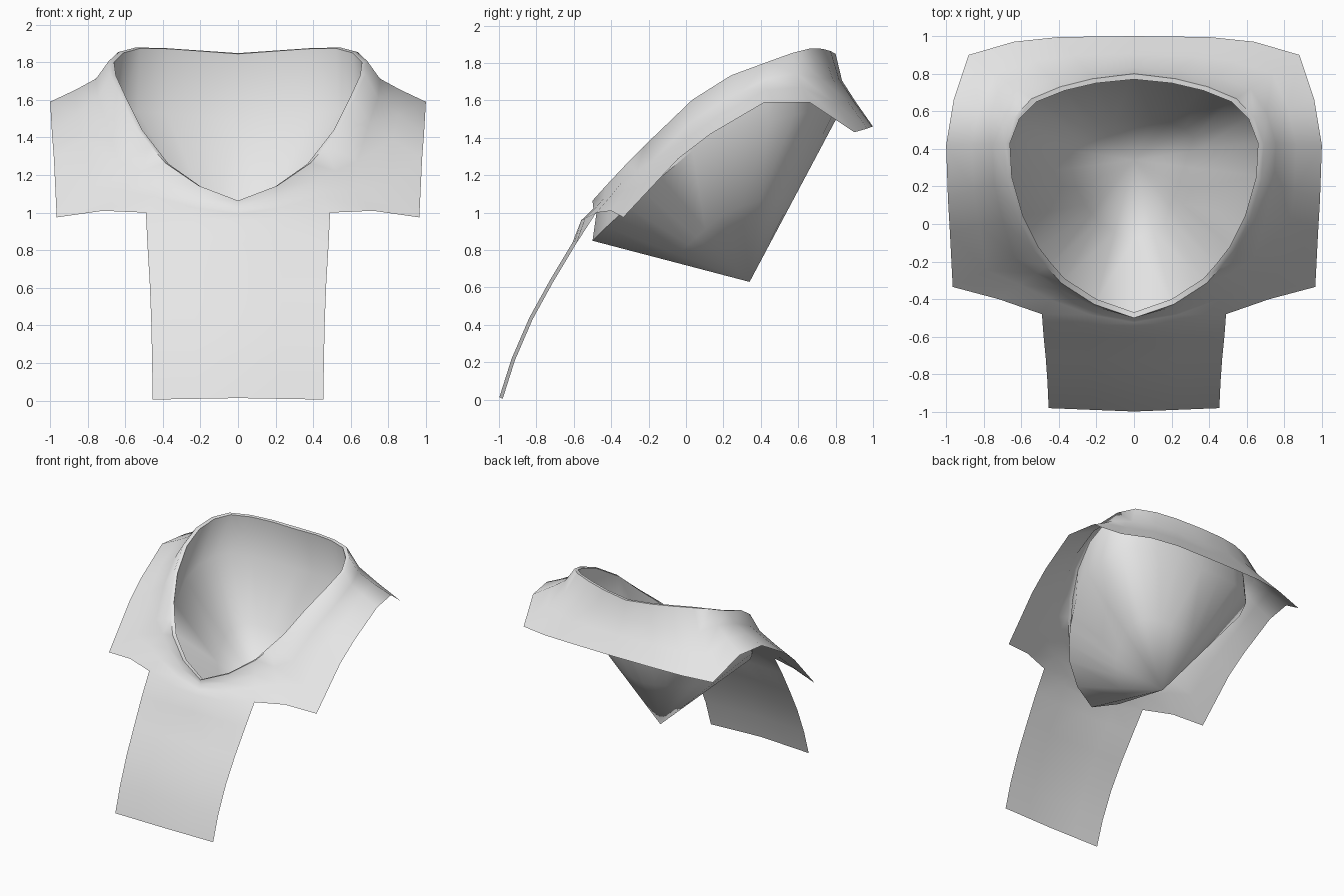
import bpy
import bmesh
from mathutils import Vector

if "Cube" in bpy.data.objects:
    bpy.data.objects.remove(bpy.data.objects["Cube"])

cloth = bpy.data.materials.new("light grey cloth")
cloth.use_nodes = True
cloth.diffuse_color = (0.8, 0.8, 0.8, 1)
cloth.node_tree.nodes["Principled BSDF"].inputs["Base Color"].default_value = (0.8, 0.8, 0.8, 1)


def loft(name, strips, angle):
    """Skin rows of points into a sheet, mirrored across x."""
    bm = bmesh.new()
    for rows in strips:
        grid = [[bm.verts.new(p) for p in row] for row in rows]
        for a, b in zip(grid, grid[1:]):
            for i in range(len(a) - 1):
                bm.faces.new((a[i], b[i], b[i + 1], a[i + 1]))
    bmesh.ops.remove_doubles(bm, verts=bm.verts, dist=0.0005)
    mesh = bpy.data.meshes.new(name)
    bm.to_mesh(mesh)
    bm.free()
    obj = bpy.data.objects.new(name, mesh)
    bpy.context.collection.objects.link(obj)
    mesh.materials.append(cloth)
    bpy.ops.object.select_all(action='DESELECT')
    obj.select_set(True)
    bpy.context.view_layer.objects.active = obj
    bpy.ops.object.shade_smooth_by_angle(angle=angle)
    mirror = obj.modifiers.new("Mirror", 'MIRROR')
    mirror.merge_threshold = 0.001
    return obj


# Neck rim, left half, from front centre round to back centre
rim = [Vector(p) for p in (
    (0, -.47, 1.06), (.2, -.4, 1.14), (.37, -.29, 1.26), (.44, -.21, 1.35),
    (.51, -.12, 1.44), (.59, .04, 1.6), (.65, .25, 1.73), (.66, .43, 1.8),
    (.61, .56, 1.85), (.52, .65, 1.875), (.37, .71, 1.872), (.2, .75, 1.86),
    (0, .77, 1.845))]

# Outer hem, matched point for point with the rim
hem = [Vector(p) for p in (
    (0, -.56, .96), (.25, -.54, .97), (.49, -.48, 1.0), (.72, -.4, 1.01),
    (.965, -.335, .975), (.98, -.04, 1.29), (.99, .13, 1.42), (1, .42, 1.59),
    (.96, .66, 1.59), (.88, .9, 1.43), (.64, .97, 1.45), (.4, .995, 1.46),
    (0, 1, 1.46))]


def roll(r, h):
    flat = Vector((h.x - r.x, h.y - r.y, 0))
    return r + flat.normalized() * min(.03, .25 * (h - r).length) + Vector((0, 0, .004))


def between(t, sag):
    return [r.lerp(h, t) - Vector((0, 0, sag * min(1, (h - r).length * 2)))
            for r, h in zip(rim, hem)]


yoke = [rim, [roll(r, h) for r, h in zip(rim, hem)],
        between(.28, .035), between(.6, .025), hem]

# Front panel hanging from the chest edge: (half width, y, z) per row
panel = [hem[:3]]
for w, y, z in ((.482, -.59, .83), (.47, -.71, .63), (.462, -.82, .43),
                (.457, -.915, .21), (.455, -.98, .005)):
    panel.append([Vector((w * k / 2, y - .018 * (1 - k / 2), z + .008 * (1 - k / 2)))
                  for k in range(3)])

loft("garment", [yoke, panel], 1.2)

# Inner pocket: short wall below the rim, then a cone to a low point
wall = []
for r in rim:
    t = (r.y + .47) / 1.24
    wall.append(Vector((r.x * 1.03, r.y - .03 + .06 * t, r.z - .21 - .14 * t)))
tip = Vector((0, .34, .63))
cone = [[tip.lerp(p, t) for p in wall] for t in (0, .5, 1)]
loft("neck_lining", [cone + [rim]], .9)
